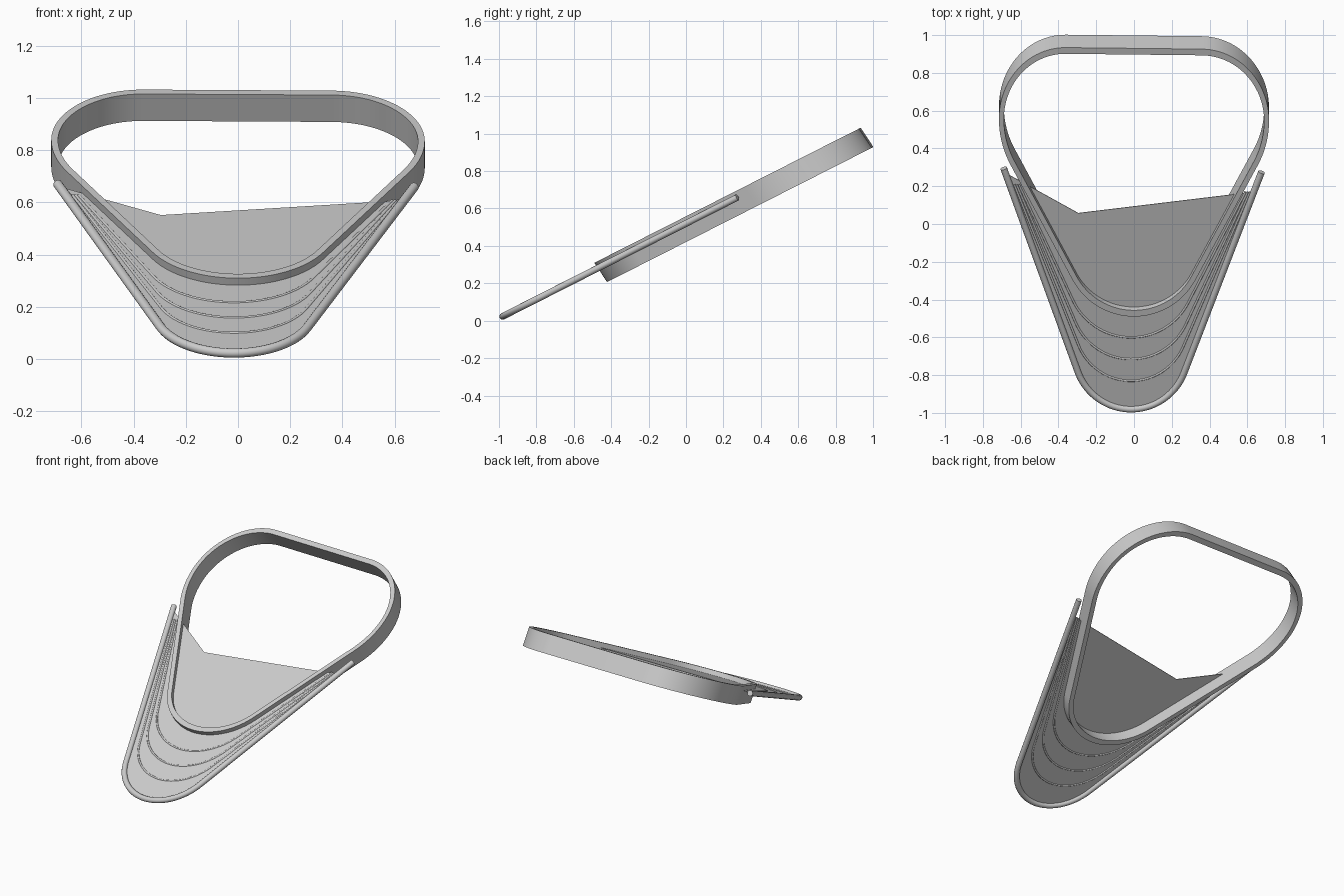
import bpy, bmesh
from math import atan2, acos, cos, sin, radians, pi, hypot
from mathutils import Vector

cube = bpy.data.objects.get("Cube")
if cube:
    bpy.data.objects.remove(cube, do_unlink=True)

SLOPE = 0.507          # everything lies on one tilted plane
SHEET_Z, RING_Z = 0.52, 0.558

grey = bpy.data.materials.new("light_grey")
grey.use_nodes = True
colour = (0.6, 0.6, 0.6, 1)
grey.diffuse_color = colour
grey.node_tree.nodes["Principled BSDF"].inputs["Base Color"].default_value = colour


def lift(p, base):
    """Place a plan point on the tilted plane."""
    return Vector((p[0], p[1], base + SLOPE * p[1]))


def arc(cx, cy, rx, ry, a0, a1, n):
    angles = [a0 + (a1 - a0) * i / n for i in range(n + 1)]
    return [(cx + rx * cos(a), cy + ry * sin(a)) for a in angles]


def u_path(left, right, cx, bottom, r):
    """U shape: two straight arms tangent to a round nose."""
    cy = bottom + r

    def tangent(p, side):
        dx, dy = p[0] - cx, p[1] - cy
        return atan2(dy, dx) + side * acos(r / hypot(dx, dy))
    return [left] + arc(cx, cy, r, r, tangent(left, 1), 2 * pi + tangent(right, -1), 40) + [right]


def add_mesh(name, bm):
    bmesh.ops.recalc_face_normals(bm, faces=bm.faces)
    mesh = bpy.data.meshes.new(name)
    bm.to_mesh(mesh)
    bm.free()
    mesh.materials.append(grey)
    obj = bpy.data.objects.new(name, mesh)
    bpy.context.collection.objects.link(obj)
    return obj


def add_tube(name, path, radius):
    curve = bpy.data.curves.new(name + "_path", "CURVE")
    curve.dimensions = "3D"
    curve.bevel_depth, curve.bevel_resolution = radius, 4
    curve.use_fill_caps = True
    spline = curve.splines.new("POLY")
    spline.points.add(len(path) - 1)
    for point, p in zip(spline.points, path):
        point.co = (*lift(p, SHEET_Z), 1)
    helper = bpy.data.objects.new(name + "_path", curve)
    bm = bmesh.new()
    mesh = bpy.data.meshes.new_from_object(helper)
    bm.from_mesh(mesh)
    bpy.data.meshes.remove(mesh)
    bpy.data.objects.remove(helper)
    smooth(add_mesh(name, bm))


def smooth(obj):
    bpy.ops.object.select_all(action="DESELECT")
    obj.select_set(True)
    bpy.context.view_layer.objects.active = obj
    bpy.ops.object.shade_smooth_by_angle(angle=radians(35))


# Outer rim tube
rim = u_path((-0.69, 0.295), (0.675, 0.275), -0.015, -0.98, 0.3)
add_tube("rim_tube", rim, 0.018)

# Thin sheet filling the nose of the rim
bm = bmesh.new()
outline = [(-0.67, 0.265)] + rim[1:-1] + [(0.634, 0.17), (-0.295, 0.058)]
bm.faces.new([bm.verts.new(lift(p, SHEET_Z)) for p in outline])
sheet = add_mesh("sheet", bm)
thick = sheet.modifiers.new("thickness", "SOLIDIFY")
thick.thickness, thick.offset = 0.004, 0

# Fine ridges fanning across the sheet
for i, (bottom, r) in enumerate([(-0.6, 0.34), (-0.715, 0.32), (-0.83, 0.3)]):
    left, right = (-0.61 - 0.012 * i, 0.21), (0.59 + 0.012 * i, 0.17)
    add_tube(f"ridge_{i + 1}", u_path(left, right, -0.015, bottom, r), 0.006)

# Rounded triangular band
half = arc(0, -0.12, 0.37, 0.37, -pi / 2, radians(-29), 20)
half += arc(0.215, 0.55, 0.5, 0.5, radians(-29), 0, 10)
half += arc(0.36, 0.55, 0.355, 0.38, 0, pi / 2, 24)[1:]
outer = half + [(-x, y) for x, y in reversed(half[1:])]
outer = [(x, y - 0.012 * x * max(0, y)) for x, y in outer]
count = len(outer)
inner = []
for i, (x, y) in enumerate(outer):
    a, b = outer[i - 1], outer[(i + 1) % count]
    n = Vector((a[1] - b[1], b[0] - a[0])).normalized()
    inner.append((x + 0.026 * n.x, y + 0.033 * n.y))

bm = bmesh.new()
drop = Vector((0, 0.068, -0.103))
loops = []
for plan, offset in ((outer, 0), (inner, 0), (inner, 1), (outer, 1)):
    loops.append([bm.verts.new(lift(p, RING_Z) + drop * offset) for p in plan])
for k in range(4):
    a, b = loops[k], loops[(k + 1) % 4]
    for i in range(count):
        j = (i + 1) % count
        bm.faces.new((a[i], a[j], b[j], b[i]))
smooth(add_mesh("band", bm))
